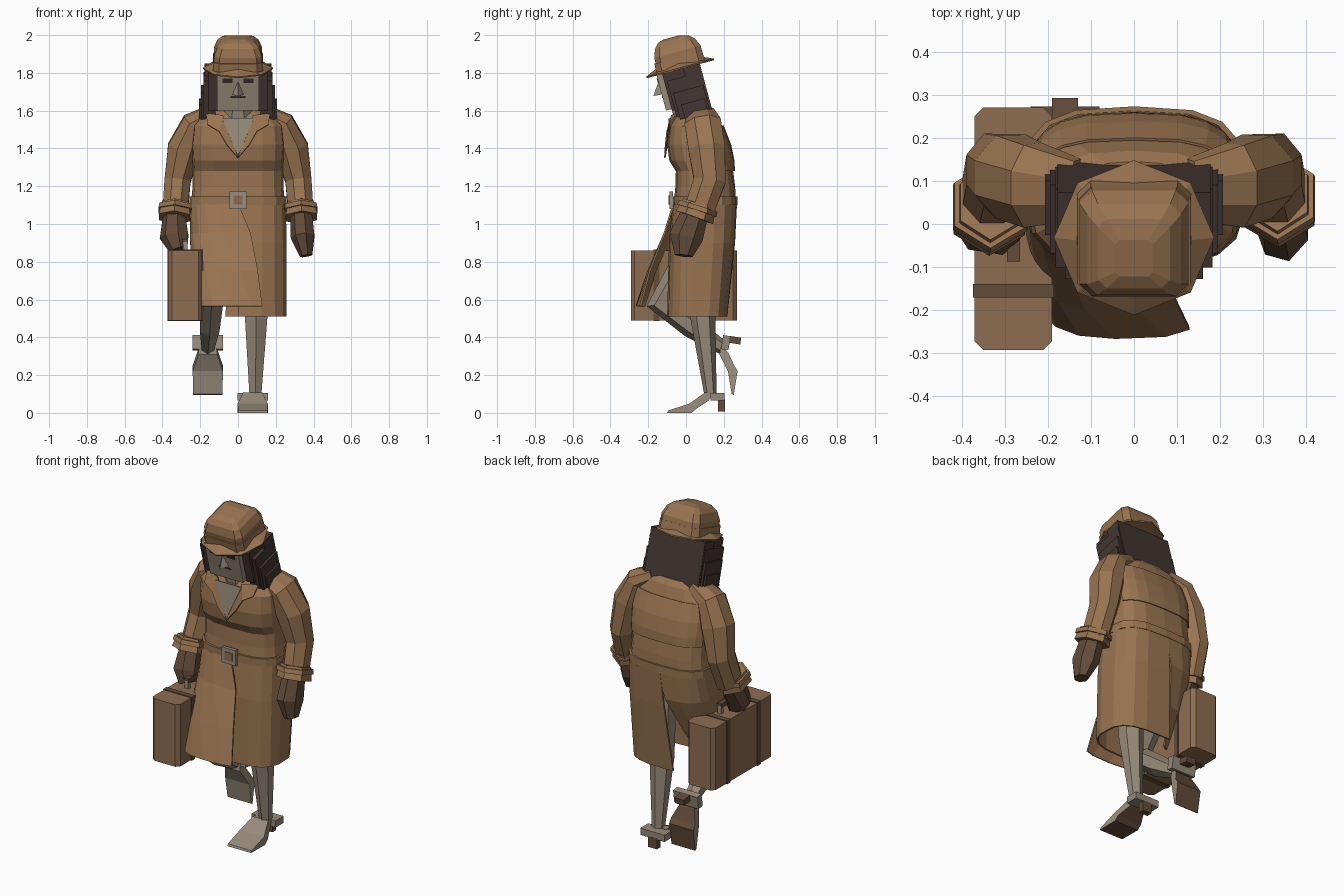
import bpy, bmesh, math
from mathutils import Vector, Matrix

if "Cube" in bpy.data.objects:
    bpy.data.objects.remove(bpy.data.objects["Cube"])

COLOURS = {
    "coat_tan": (0.32, 0.175, 0.082), "case_brown": (0.275, 0.155, 0.083),
    "dark_brown": (0.125, 0.072, 0.042), "hair_dark": (0.056, 0.037, 0.032),
    "skin_grey": (0.31, 0.258, 0.195), "metal_grey": (0.33, 0.27, 0.21),
    "eye_dark": (0.035, 0.027, 0.025)}
MATS = {}
for key, c in COLOURS.items():
    MATS[key] = bpy.data.materials.new(key)
    MATS[key].diffuse_color = (*c, 1)

HEAD = Matrix.Translation((0, 0.05, 1.58)) @ Matrix.Rotation(math.radians(15), 4, 'X')


def make(name, verts, faces, mat, M=None, thick=0):
    bm = bmesh.new()
    vs = [bm.verts.new(v) for v in verts]
    for f in faces:
        bm.faces.new([vs[i] for i in f])
    bmesh.ops.recalc_face_normals(bm, faces=bm.faces)
    if M:
        bm.transform(M)
    me = bpy.data.meshes.new(name)
    bm.to_mesh(me)
    bm.free()
    me.materials.append(MATS[mat])
    ob = bpy.data.objects.new(name, me)
    bpy.context.collection.objects.link(ob)
    if thick:
        m = ob.modifiers.new("thickness", 'SOLIDIFY')
        m.thickness, m.offset = thick, 0
    return ob


def loft(name, rings, mat, M=None, closed=True, thick=0):
    n = len(rings[0])
    faces = [(k * n + i, k * n + (i + 1) % n, (k + 1) * n + (i + 1) % n, (k + 1) * n + i)
             for k in range(len(rings) - 1) for i in range(n if closed else n - 1)]
    if closed:
        faces += [tuple(range(n)), tuple(range((len(rings) - 1) * n, len(rings) * n))]
    return make(name, [p for r in rings for p in r], faces, mat, M, thick)


def box(name, lo, hi, mat, M=None):
    r = [[(x, y, z) for x, y in ((lo[0], lo[1]), (hi[0], lo[1]), (hi[0], hi[1]), (lo[0], hi[1]))]
         for z in (lo[2], hi[2])]
    return loft(name, r, mat, M)


def ring(z, cx, cy, hx, hy, n=16, p=0.667, a0=0.0, a1=None):
    """Superellipse outline, or an arc of one when a1 is given (degrees)."""
    out = []
    for i in range(n):
        a = math.radians(a0 + (360 * i / n if a1 is None else (a1 - a0) * i / (n - 1)))
        c, s = math.cos(a), math.sin(a)
        out.append((cx + hx * math.copysign(abs(c) ** p, c),
                    cy + hy * math.copysign(abs(s) ** p, s), z))
    return out


def tube(name, path, mat, n=8):
    """Path items: x, y, z, radius across x, radius in depth."""
    P = [Vector(q[:3]) for q in path]
    rings = []
    for k, q in enumerate(path):
        t = (P[min(k + 1, len(P) - 1)] - P[max(k - 1, 0)]).normalized()
        u = (Vector((1, 0, 0)) - t * t.x).normalized()
        v = t.cross(u)
        rings.append([P[k] + u * q[3] * math.cos(a) + v * q[4] * math.sin(a)
                      for a in [2 * math.pi * (i + .5) / n for i in range(n)]])
    return loft(name, rings, mat)


# Coat upper body: z, centre y, half width, half depth
TORSO = [(1.10, .10, .25, .165), (1.2, .102, .24, .158), (1.28, .098, .24, .152),
         (1.335, .08, .245, .168), (1.42, .065, .25, .165), (1.52, .052, .24, .139),
         (1.58, .06, .19, .11), (1.61, .06, .12, .085)]
loft("coat_body", [ring(z, 0, cy, hx, hy) for z, cy, hx, hy in TORSO], "coat_tan")
loft("back_yoke", [ring(z, 0, cy, hx + .004, hy + .006, 9, a0=22.5, a1=157.5)
                   for z, cy, hx, hy in TORSO[2:6]], "coat_tan", closed=False, thick=.006)

# Coat skirt: the left half hangs straight, the right half swings forward
loft("skirt_left", [ring(z, 0, cy, hx, hy, 10, a0=-90, a1=b) for z, cy, hx, hy, b in
                    ((1.11, .10, .25, .165, 91), (.9, .085, .255, .17, 93),
                     (.51, .06, .252, .155, 98))],
     "coat_tan", closed=False, thick=.01)
loft("skirt_right", [ring(z, cx, cy, hx, hy, 11, a0=a, a1=b) for z, cx, cy, hx, hy, a, b in
                     ((1.11, 0, .10, .25, .165, -90, -270), (.95, 0, .07, .25, .185, -82, -266),
                      (.75, -.01, -.01, .235, .19, -70, -255),
                      (.565, -.02, -.09, .215, .172, -55, -240))],
     "coat_tan", closed=False, thick=.01)

# Belt and buckle
loft("belt", [ring(z, 0, .10, .258, .173) for z in (1.10, 1.145)], "coat_tan")
box("buckle", (-.046, -.088, 1.08), (.046, -.068, 1.172), "metal_grey")
box("buckle_centre", (-.024, -.092, 1.102), (.024, -.086, 1.15), "case_brown")

# Chest opening and lapels
make("chest", [(-.085, -.088, 1.56), (.085, -.088, 1.56), (0, -.11, 1.36)], [(0, 1, 2)],
     "skin_grey", thick=.006)
tube("neck", [(0, .01, 1.5, .085, .07), (0, -.02, 1.68, .075, .07)], "skin_grey")
for side, s in (("right", -1), ("left", 1)):
    make("lapel_" + side, [(s * .08, -.075, 1.575), (0, -.112, 1.35), (s * .06, -.108, 1.42),
                           (s * .1, -.1, 1.49), (s * .16, -.085, 1.525), (s * .17, -.045, 1.585)],
         [(0, 1, 2, 3), (0, 3, 4, 5)], "coat_tan", thick=.008)
    # Sleeves, cuffs and gloves
    tube("sleeve_" + side, [(s * .13, .08, 1.585, .05, .075), (s * .235, .09, 1.53, .07, .105),
                            (s * .285, .11, 1.40, .095, .105), (s * .32, .125, 1.23, .075, .092),
                            (s * .333, .065, 1.06, .072, .085)], "coat_tan")
    y = .01 * s
    tube("cuff_" + side, [(s * .333, .06 + y, 1.105, .08, .092),
                          (s * .336, .035 + y, 1.035, .096, .105)], "coat_tan", 6)
    tube("cuff_strap_" + side, [(s * .333, .055 + y, 1.095, .096, .106),
                                (s * .334, .047 + y, 1.07, .1, .11)], "coat_tan", 6)
    tip = ((-.335, -.01, .93, .08, .065), (-.315, -.025, .865, .05, .05)) if s < 0 else \
        ((.345, 0, .93, .066, .092), (.362, -.012, .832, .035, .05))
    tube("glove_" + side, [(s * .336, .045, 1.05, .06, .075), *tip], "dark_brown", 7)

# Legs
tube("leg_left", [(.10, .08, .95, .08, .08), (.096, .09, .5, .068, .066),
                  (.092, .13, .09, .036, .032)], "skin_grey", 6)
tube("leg_right", [(-.1, .08, .95, .085, .085), (-.125, -.02, .74, .085, .085),
                   (-.14, -.13, .58, .07, .08), (-.15, .03, .455, .06, .06),
                   (-.16, .2, .34, .036, .035)], "skin_grey", 6)

# Heeled shoes, built around the ankle
SHOE = [(-.23, -.1), (-.225, -.088), (-.11, -.05), (-.03, .008), (.015, .008),
        (-.01, -.035), (-.075, -.078), (-.1, -.1)]
for side, M in (("left", Matrix.Translation((.078, .13, .10))),
                ("right", Matrix.Translation((-.16, .19, .337)) @
                 Matrix.Rotation(math.radians(81), 4, 'X'))):
    half = [.078, .078, .08, .05, .045, .05, .08, .08]
    shoe = loft("shoe_" + side, [[(s * w, y, z) for (y, z), w in zip(SHOE, half)]
                                 for s in (-1, 1)], "skin_grey", M)
    shoe.data.materials.append(MATS["dark_brown"])
    down = M.to_3x3() @ Vector((0, 0, -1))
    for f in shoe.data.polygons:  # brown sole
        f.material_index = int(f.normal.dot(down) > .5)
    box("shoe_heel_cup_" + side, (-.08, .0, -.035), (.08, .075, .005), "skin_grey", M)
    box("shoe_heel_" + side, (-.03, .04, -.092), (.03, .076, -.03), "dark_brown", M)

# Head, face details and hair, in the frame of the leaning head
box("face", (-.11, -.145, .06), (.11, .03, .27), "skin_grey", HEAD)
make("nose", [(0, -.142, .222), (-.032, -.142, .148), (.032, -.142, .148), (0, -.19, .152)],
     [(0, 1, 3), (0, 3, 2), (1, 2, 3), (0, 2, 1)], "skin_grey", HEAD)
box("mouth", (-.04, -.148, .13), (.04, -.143, .136), "eye_dark", HEAD)
box("hair_back", (-.178, .0, -.02), (.178, .092, .255), "hair_dark", HEAD)
for side, s in (("right", -1), ("left", 1)):
    box("eye_" + side, (s * .055 - .026, -.149, .212), (s * .055 + .026, -.143, .236),
        "eye_dark", HEAD)
    for k, (x0, x1, y0, y1, z0, z1) in enumerate((
            (.105, .160, -.115, .085, .05, .255), (.12, .182, -.10, .088, .01, .21),
            (.13, .195, -.085, .08, -.005, .14), (.14, .206, -.06, .07, -.01, .07))):
        box(f"hair_{side}_{k}", (min(s * x0, s * x1), y0, z0), (max(s * x0, s * x1), y1, z1),
            "hair_dark", HEAD)

# Hat: brim, band and chamfered crown
loft("hat_brim", [ring(z, 0, -.015, r, r, 8, 1) for z, r in
                  ((.262, .125), (.252, .184), (.26, .186), (.285, .13))], "coat_tan", HEAD)
loft("hat_band", [ring(z, 0, -.01, r, r, 8, .3, 22.5) for z, r in
                  ((.268, .136), (.315, .134))], "coat_tan", HEAD)
loft("hat_crown", [ring(z, 0, y, r, r, 8, .3, 22.5) for z, y, r in
                   ((.26, -.008, .13), (.345, -.006, .13), (.39, -.008, .112),
                    (.415, -.012, .085), (.427, -.02, .045))], "coat_tan", HEAD)

# Suitcase with chamfered upright corners, straps and handle
loft("suitcase", [ring(z, -.28, -.011, .09, .281, 4, 1, 45) and
                  [(-.28 + a * (.09 - (0 if e else .02)), -.011 + b * (.281 - (.02 if e else 0)), z)
                   for a, b, e in ((1, 1, 1), (1, 1, 0), (-1, 1, 0), (-1, 1, 1),
                                   (-1, -1, 1), (-1, -1, 0), (1, -1, 0), (1, -1, 1))]
                  for z in (.49, .86)], "case_brown")
for name, y in (("front", -.155), ("back", .13)):
    box("suitcase_strap_" + name, (-.374, y - .016, .486), (-.186, y + .016, .864), "dark_brown")
for name, y in (("front", -.075), ("back", .075)):
    box("handle_post_" + name, (-.292, y - .012, .855), (-.268, y + .012, .905), "metal_grey")
box("handle_grip", (-.295, -.087, .895), (-.265, .087, .92), "dark_brown")

for m in bpy.data.materials:
    if m.users and not m.is_grease_pencil:
        m.use_nodes = True
        m.node_tree.nodes["Principled BSDF"].inputs["Base Color"].default_value = m.diffuse_color
